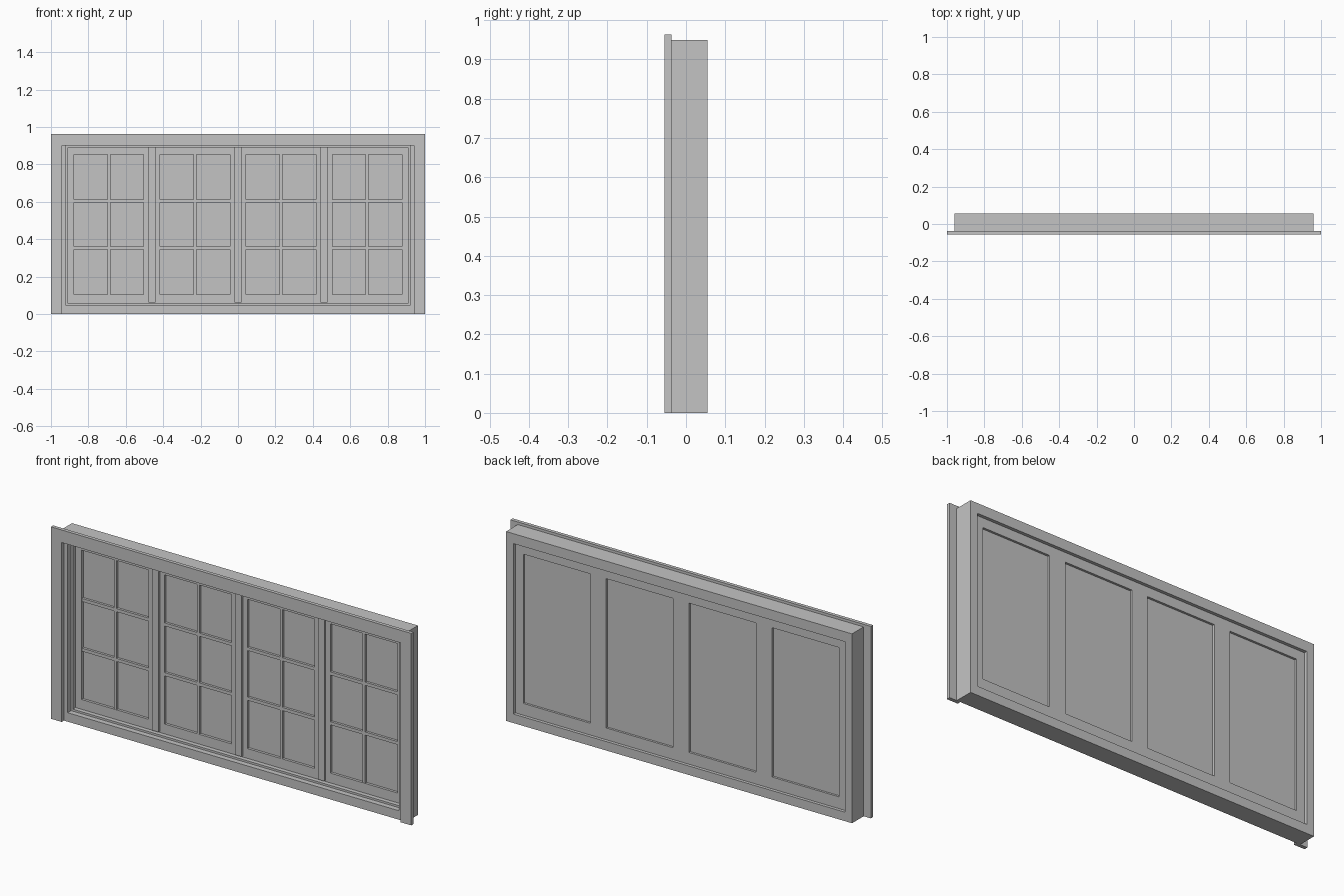
import bpy, bmesh

if "Cube" in bpy.data.objects:
    bpy.data.objects.remove(bpy.data.objects["Cube"], do_unlink=True)

grey = bpy.data.materials.new("window_grey")
grey.use_nodes = True
grey.diffuse_color = (0.55, 0.55, 0.55, 1)
grey.node_tree.nodes["Principled BSDF"].inputs["Base Color"].default_value = (0.55, 0.55, 0.55, 1)


def panel(name, outlines, y0, y1):
    """Extrude one or more x-z outlines from y0 back to y1."""
    bm = bmesh.new()
    for outline in outlines:
        front = [bm.verts.new((x, y0, z)) for x, z in outline]
        back = [bm.verts.new((x, y1, z)) for x, z in outline]
        bm.faces.new(front)
        bm.faces.new(back[::-1])
        for i in range(len(front)):
            j = (i + 1) % len(front)
            bm.faces.new((front[j], front[i], back[i], back[j]))
    bmesh.ops.recalc_face_normals(bm, faces=bm.faces)
    mesh = bpy.data.meshes.new(name)
    bm.to_mesh(mesh)
    bm.free()
    mesh.materials.append(grey)
    ob = bpy.data.objects.new(name, mesh)
    bpy.context.collection.objects.link(ob)
    return ob


def rect(x0, x1, z0, z1):
    return [(x0, z0), (x1, z0), (x1, z1), (x0, z1)]


def ring(name, outer, inner, y0, y1):
    """Rectangular frame with a clear opening."""
    bm = bmesh.new()
    loops = [[bm.verts.new((x, y, z)) for x, z in rect(*r)]
             for y in (y0, y1) for r in (outer, inner)]
    fo, fi, bo, bi = loops
    for a, b in ((fo, fi), (fi, bi), (bi, bo), (bo, fo)):
        for i in range(4):
            j = (i + 1) % 4
            bm.faces.new((a[i], a[j], b[j], b[i]))
    bmesh.ops.recalc_face_normals(bm, faces=bm.faces)
    mesh = bpy.data.meshes.new(name)
    bm.to_mesh(mesh)
    bm.free()
    mesh.materials.append(grey)
    bpy.context.collection.objects.link(bpy.data.objects.new(name, mesh))


# Outer frame and the stop moulding inside it
ring("outer_frame", (-0.96, 0.96, 0, 0.95), (-0.92, 0.92, 0.045, 0.90), -0.037, 0.055)
ring("stop_moulding", (-0.92, 0.92, 0.045, 0.90), (-0.91, 0.91, 0.055, 0.89), -0.01, 0.012)

# Mitred casing, open at the bottom
for side, s in (("left", 1), ("right", -1)):
    panel(side + "_casing", [[(s, 0), (s * 0.94, 0), (s * 0.94, 0.90), (s, 0.963)]], -0.055, -0.037)
panel("top_casing", [[(-0.94, 0.90), (0.94, 0.90), (1, 0.963), (-1, 0.963)]], -0.055, -0.037)

# Four sashes, each with glass and a two by three grid of bars
width = 0.46
half = 0.186
low, high = 0.104, 0.853
for n in range(4):
    c = (n - 1.5) * width
    opening = (c - half, c + half, low, high)
    tag = "_%d" % (n + 1)
    ring("sash" + tag, (c - width / 2, c + width / 2, 0.045, 0.90), opening, 0.012, 0.039)
    panel("glass" + tag, [rect(*opening)], 0.025, 0.028)
    panel("upright_bar" + tag, [rect(c - 0.007, c + 0.007, low, high)], 0.013, 0.025)
    cross = []
    for k in (1, 2):
        z = low + (high - low) * k / 3
        cross += [rect(c - half, c - 0.007, z - 0.008, z + 0.008),
                  rect(c + 0.007, c + half, z - 0.008, z + 0.008)]
    panel("cross_bars" + tag, cross, 0.013, 0.025)

# Cover strips over the joints between sashes
for n in (-1, 0, 1):
    x = n * width
    panel("cover_strip_%d" % (n + 2), [rect(x - 0.018, x + 0.018, 0.06, 0.89)], 0.002, 0.012)
